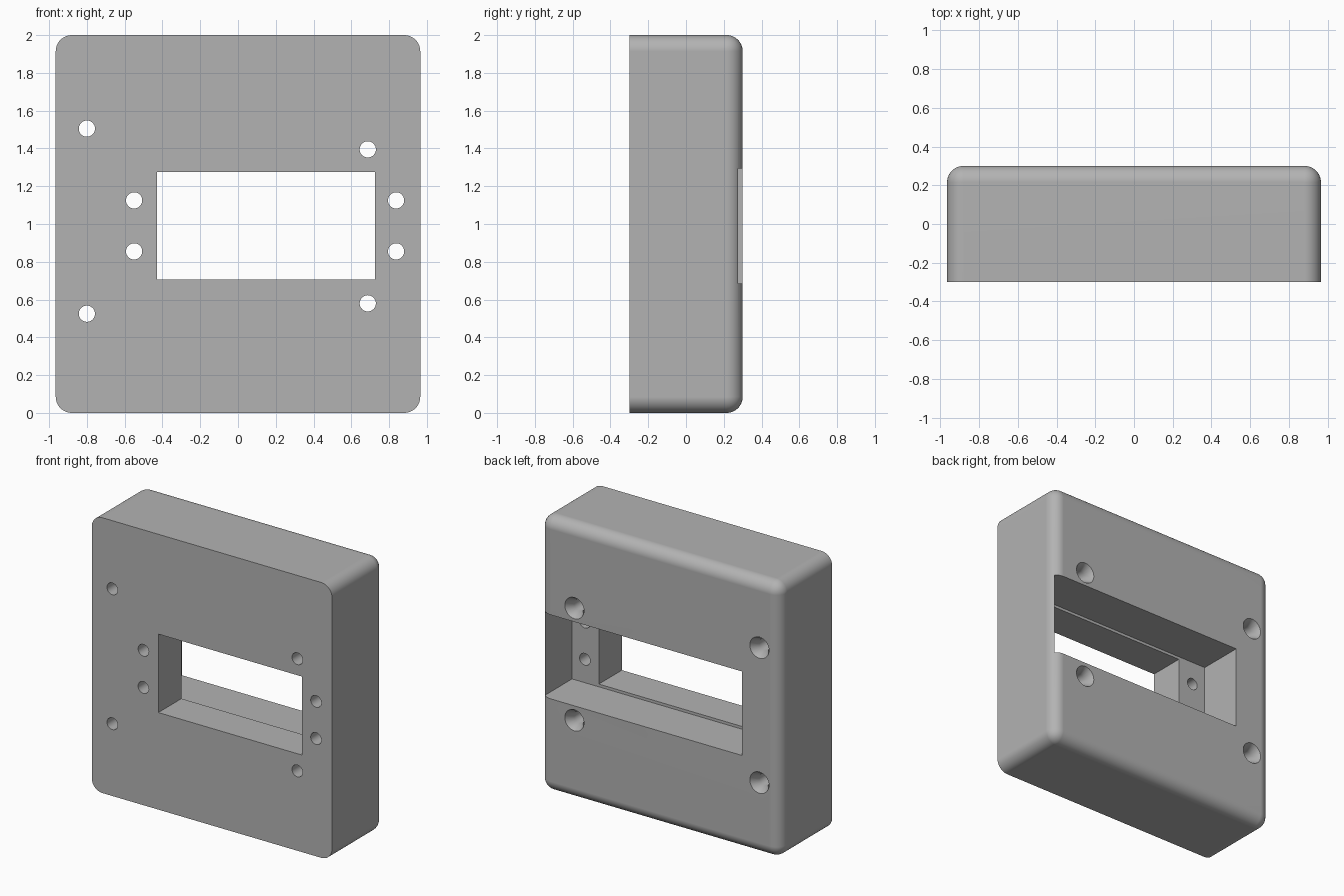
import bpy, bmesh, math
from mathutils import Matrix

if "Cube" in bpy.data.objects:
    bpy.data.objects.remove(bpy.data.objects["Cube"])

W, D, H = 1.93, 0.6, 2.0      # overall size
R = 0.085                     # edge rounding
BACK = D / 2

grey = bpy.data.materials.new("light grey plastic")
grey.diffuse_color = (0.45, 0.45, 0.45, 1)
grey.use_nodes = True
grey.node_tree.nodes["Principled BSDF"].inputs["Base Color"].default_value = grey.diffuse_color


def make_object(name, bm):
    bmesh.ops.recalc_face_normals(bm, faces=bm.faces)
    mesh = bpy.data.meshes.new(name)
    bm.to_mesh(mesh)
    bm.free()
    mesh.materials.append(grey)
    ob = bpy.data.objects.new(name, mesh)
    bpy.context.collection.objects.link(ob)
    return ob


def box(x0, x1, y0, y1, z0, z1):
    bm = bmesh.new()
    size = Matrix.Diagonal((x1 - x0, y1 - y0, z1 - z0, 1))
    centre = Matrix.Translation(((x0 + x1) / 2, (y0 + y1) / 2, (z0 + z1) / 2))
    bmesh.ops.create_cube(bm, size=1, matrix=centre @ size)
    return bm


def turned(name, x, z, profile, sides=32):
    """Solid of rings (y, radius) around an axis running front to back."""
    bm = bmesh.new()
    rings = []
    for y, r in profile:
        angles = [2 * math.pi * i / sides for i in range(sides)]
        rings.append([bm.verts.new((x + r * math.cos(a), y, z + r * math.sin(a)))
                      for a in angles])
    for a, b in zip(rings, rings[1:]):
        for i in range(sides):
            j = (i + 1) % sides
            bm.faces.new((a[i], a[j], b[j], b[i]))
    bm.faces.new(rings[0])
    bm.faces.new(rings[-1])
    return make_object(name, bm)


# Housing block: every edge rounded except those around the flat front
bm = box(-W / 2, W / 2, -BACK, BACK, 0, H)
round_edges = [e for e in bm.edges if any(v.co.y > 0 for v in e.verts)]
bmesh.ops.bevel(bm, geom=round_edges, offset=R, offset_type='OFFSET',
                segments=10, profile=0.5, affect='EDGES')
housing = make_object("housing", bm)

# Front window and the wider recess behind it
cutters = [
    make_object("window_cutter", box(-0.43, 0.725, -0.5, 0.1, 0.705, 1.275)),
    make_object("recess_cutter", box(-0.66, 0.94, -0.035, 0.5, 0.685, 1.295)),
]

# Small screw holes beside the window, ending inside the recess
for x in (-0.55, 0.837):
    for z in (0.855, 1.125):
        cutters.append(turned("small_hole_cutter", x, z, [(-0.5, 0.043), (0.1, 0.043)]))

# Mounting holes, countersunk at the back
for x, z in ((-0.8, 0.525), (-0.8, 1.505), (0.687, 0.58), (0.687, 1.395)):
    cutters.append(turned("mounting_hole_cutter", x, z,
                          [(-0.5, 0.043), (BACK - 0.06, 0.043),
                           (BACK, 0.077), (BACK + 0.1, 0.077)]))

# Cut all openings
bpy.context.view_layer.objects.active = housing
for cutter in cutters:
    mod = housing.modifiers.new("cut", 'BOOLEAN')
    mod.operation = 'DIFFERENCE'
    mod.solver = 'EXACT'
    mod.object = cutter
    bpy.ops.object.modifier_apply(modifier=mod.name)
    bpy.data.objects.remove(cutter)

# Smooth rounded edges and holes, flat large faces
bpy.ops.object.select_all(action='DESELECT')
housing.select_set(True)
bpy.ops.object.shade_smooth_by_angle(angle=math.radians(30))
weighted = housing.modifiers.new("even_shading", 'WEIGHTED_NORMAL')
weighted.keep_sharp = True
